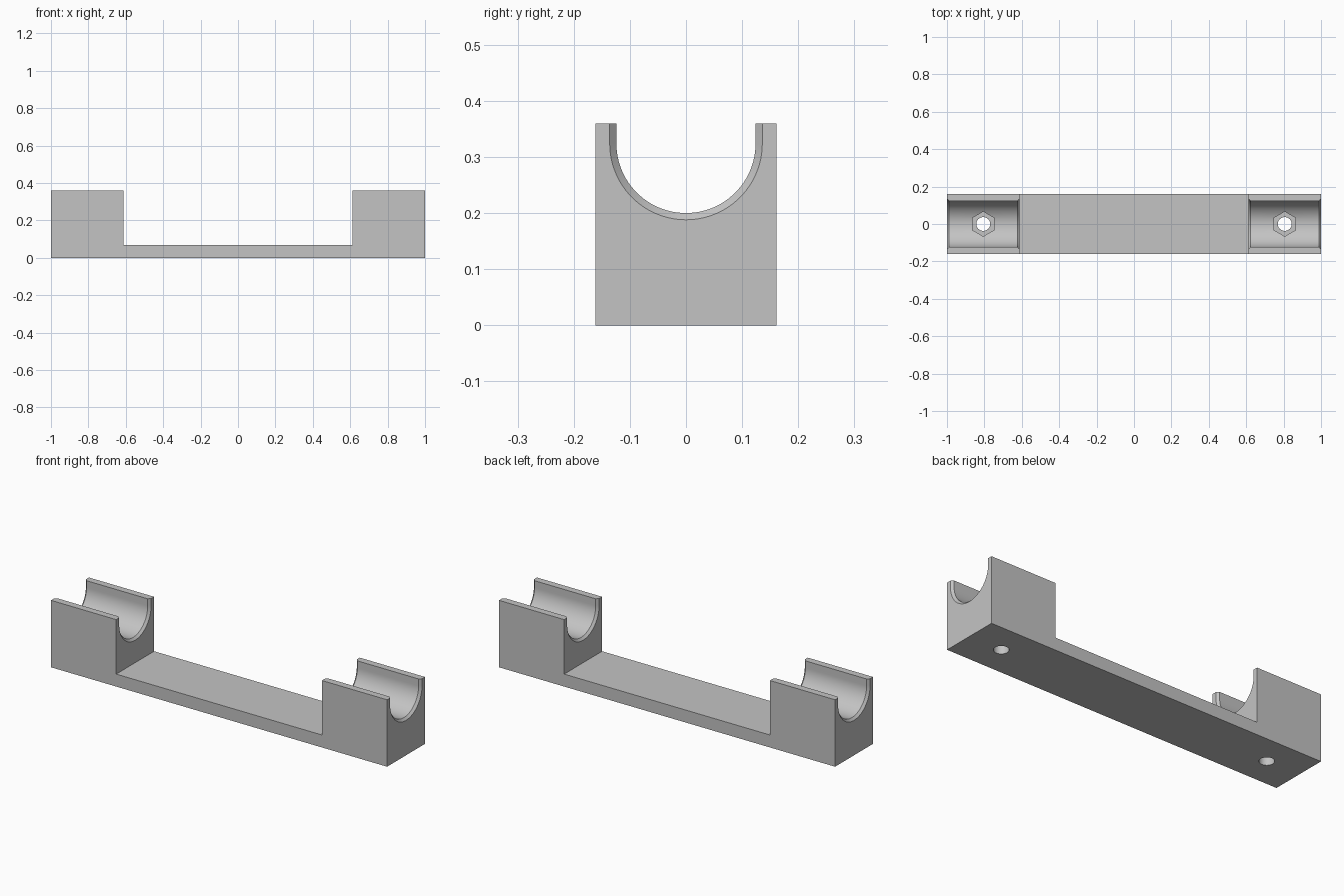
import bpy
import bmesh
from math import pi, sin, cos

# Main dimensions
LENGTH, WIDTH, HEIGHT = 2.0, 0.322, 0.36
BASE_TOP, BLOCK_IN = 0.067, 0.612
BORE_R, BORE_Z, CHAMFER = 0.124, 0.324, 0.012
HOLE_X = (BLOCK_IN + LENGTH / 2) / 2
HOLE_R, NUT_R, NUT_FLOOR = 0.037, 0.066, 0.1

cube = bpy.data.objects.get("Cube")
if cube:
    bpy.data.objects.remove(cube, do_unlink=True)

grey = bpy.data.materials.new("plain grey")
grey.use_nodes = True
colour = (0.55, 0.55, 0.55, 1)
grey.diffuse_color = colour
grey.node_tree.nodes["Principled BSDF"].inputs["Base Color"].default_value = colour


def loft(name, rings):
    """Closed solid through rings that share a point count."""
    bm = bmesh.new()
    loops = [[bm.verts.new(p) for p in ring] for ring in rings]
    n = len(loops[0])
    for a, b in zip(loops, loops[1:]):
        for i in range(n):
            j = (i + 1) % n
            bm.faces.new((a[i], a[j], b[j], b[i]))
    bm.faces.new(loops[0])
    bm.faces.new(loops[-1])
    bmesh.ops.recalc_face_normals(bm, faces=bm.faces)
    mesh = bpy.data.meshes.new(name)
    bm.to_mesh(mesh)
    bm.free()
    mesh.materials.append(grey)
    obj = bpy.data.objects.new(name, mesh)
    bpy.context.collection.objects.link(obj)
    return obj


def bore_ring(x, r):
    """U section: half circle below, straight walls rising past the top."""
    steps = 48
    arc = [(x, -r * cos(pi * i / steps), BORE_Z - r * sin(pi * i / steps))
           for i in range(steps + 1)]
    return arc + [(x, r, HEIGHT + 0.1), (x, -r, HEIGHT + 0.1)]


def round_ring(x, z, r, sides):
    # First point lies on the y axis, so a hexagon has its corners along y
    return [(x + r * sin(2 * pi * i / sides), r * cos(2 * pi * i / sides), z)
            for i in range(sides)]


# Bracket body: stepped side profile extruded across the width
half = LENGTH / 2
profile = [(-half, 0), (half, 0), (half, HEIGHT), (BLOCK_IN, HEIGHT),
           (BLOCK_IN, BASE_TOP), (-BLOCK_IN, BASE_TOP),
           (-BLOCK_IN, HEIGHT), (-half, HEIGHT)]
body = loft("bracket_body", [[(x, y, z) for x, z in profile]
                             for y in (-WIDTH / 2, WIDTH / 2)])

# Cutters for each end: chamfered cradle, nut pocket and bolt hole
cutters = []
over = 0.015
for side, s in (("right", -1), ("left", 1)):
    wide = BORE_R + CHAMFER + over
    stations = [(BLOCK_IN - over, wide), (BLOCK_IN + CHAMFER, BORE_R),
                (half - CHAMFER, BORE_R), (half + over, wide)]
    cutters += [
        loft(side + "_cradle_cutter", [bore_ring(s * x, r) for x, r in stations]),
        loft(side + "_nut_cutter", [round_ring(s * HOLE_X, z, NUT_R, 6)
                                    for z in (NUT_FLOOR, BORE_Z)]),
        loft(side + "_hole_cutter", [round_ring(s * HOLE_X, z, HOLE_R, 40)
                                     for z in (-0.1, BORE_Z + 0.02)]),
    ]
for c in cutters:
    c.hide_render = True
    mod = body.modifiers.new(c.name, 'BOOLEAN')
    mod.operation = 'DIFFERENCE'
    mod.solver = 'EXACT'
    mod.object = c

# Bake the cuts and drop the cutters
bpy.context.view_layer.update()
evaluated = body.evaluated_get(bpy.context.evaluated_depsgraph_get())
finished = bpy.data.meshes.new_from_object(evaluated)
body.modifiers.clear()
body.data = finished
for c in cutters:
    bpy.data.objects.remove(c, do_unlink=True)

# Smooth cradles and holes, crisp edges elsewhere
bpy.ops.object.select_all(action='DESELECT')
body.select_set(True)
bpy.context.view_layer.objects.active = body
bpy.ops.object.shade_smooth_by_angle(angle=pi / 6)
